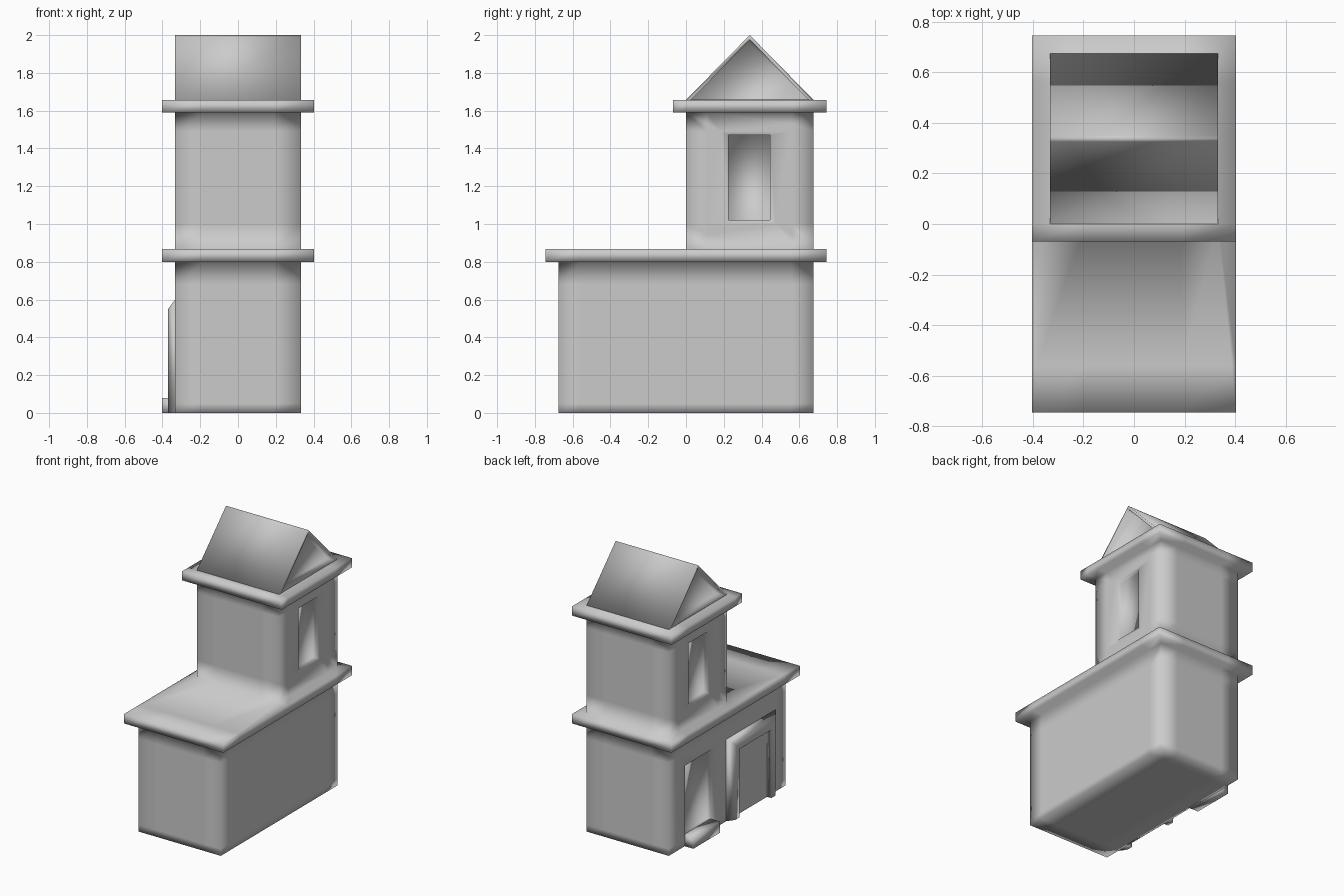
import bpy, bmesh
from mathutils import Vector

if "Cube" in bpy.data.objects:
    bpy.data.objects.remove(bpy.data.objects["Cube"])


def finish(bm, name):
    bmesh.ops.recalc_face_normals(bm, faces=bm.faces[:])
    mesh = bpy.data.meshes.new(name)
    bm.to_mesh(mesh)
    bm.free()
    obj = bpy.data.objects.new(name, mesh)
    bpy.context.collection.objects.link(obj)
    bpy.ops.object.select_all(action='DESELECT')
    obj.select_set(True)
    bpy.context.view_layer.objects.active = obj
    bpy.ops.object.shade_smooth()
    return obj


def bridge(bm, a, b, closed=True):
    n = len(a)
    for i in range(n if closed else n - 1):
        j = (i + 1) % n
        bm.faces.new((a[i], a[j], b[j], b[i]))


def cut(bm, axis, *values):
    """Add supporting edge loops that keep smooth walls upright."""
    normal = Vector((0, 0, 0))
    normal[axis] = 1
    for v in values:
        bmesh.ops.bisect_plane(bm, geom=bm.verts[:] + bm.edges[:] + bm.faces[:],
                               plane_co=normal * v, plane_no=normal, dist=1e-5)


def recess(bm, side, y0, y1, z0, z1, depth):
    """Cut a sunken rectangular panel into the side wall around its centre."""
    mid = Vector((side * W, (y0 + y1) / 2, (z0 + z1) / 2))
    wall = next(f for f in bm.faces
                if all(abs(v.co.x - mid.x) < 1e-4 for v in f.verts)
                and min(v.co.z for v in f.verts) < mid.z < max(v.co.z for v in f.verts))
    outer = list(wall.verts)
    c = wall.calc_center_median()
    bm.faces.remove(wall)

    def rect(x):
        return [bm.verts.new((x, y0 if v.co.y < c.y else y1,
                              z0 if v.co.z < c.z else z1)) for v in outer]
    rim, back = rect(mid.x), rect(mid.x - side * depth)
    bridge(bm, outer, rim)
    bridge(bm, rim, back)
    bm.faces.new(back)


W, L = 0.333, 0.675      # wall half width and half length
SW, SL = 0.403, 0.745    # slab half width and half length

# Two-storey shell with overhanging slabs, as one stack of rectangles
bm = bmesh.new()
sections = [(W, -L, L, 0), (W, -L, L, 0.80), (SW, -SL, SL, 0.80), (SW, -SL, SL, 0.868),
            (W, 0, L, 0.868), (W, 0, L, 1.59), (SW, -0.07, SL, 1.59), (SW, -0.07, SL, 1.657)]
rings = [[bm.verts.new(p) for p in ((-w, a, z), (w, a, z), (w, b, z), (-w, b, z))]
         for w, a, b, z in sections]
for lo, hi in zip(rings, rings[1:]):
    bridge(bm, lo, hi)
bm.faces.new(rings[0])
bm.faces.new(rings[-1])

# Upper windows on both sides, doorway on the left
for s in (-1, 1):
    recess(bm, s, 0.225, 0.445, 1.02, 1.47, 0.035)
recess(bm, -1, 0.18, 0.49, 0.08, 0.59, 0.035)

# Supporting loops
cut(bm, 0, -0.19, 0.19)
cut(bm, 1, -0.56, 0.0, 0.11, 0.56)
cut(bm, 2, 0.05, 0.68, 1.0, 1.49)
finish(bm, "house_walls")

# Gable roof with softened ridge and sunken triangular ends
bm = bmesh.new()
R = 0.012
outer_pts = [(0, 1.657), (L / 2 - R, 2.0 - R), (L / 2, 2.0), (L / 2 + R, 2.0 - R), (L, 1.657)]
inner_pts = [(0.03, 1.66), (L / 2 - R, 1.975 - R), (L / 2, 1.975),
             (L / 2 + R, 1.975 - R), (L - 0.03, 1.66)]
ends = []
for s in (-1, 1):
    o = [bm.verts.new((s * W, y, z)) for y, z in outer_pts]
    r = [bm.verts.new((s * W, y, z)) for y, z in inner_pts]
    k = [bm.verts.new((s * (W - 0.06), y, z)) for y, z in inner_pts]
    bridge(bm, o, r)
    bridge(bm, r, k)
    bm.faces.new(k)
    ends.append(o)
bridge(bm, *ends)
finish(bm, "gable_roof")

# Doorstep
bm = bmesh.new()
bmesh.ops.create_cube(bm, size=1)
for v in bm.verts:
    v.co = Vector((-0.363 + v.co.x * 0.08, 0.335 + v.co.y * 0.31, 0.04 + v.co.z * 0.08))
finish(bm, "doorstep")

# Wide door surround: chamfered outside, flat front, square inside
bm = bmesh.new()
loops = []
for x, half, top in ((-W, 0.285, 0.60), (-0.37, 0.235, 0.55), (-0.37, 0.185, 0.50), (-W, 0.185, 0.50)):
    loops.append([bm.verts.new((x, -0.275 + s * half, z))
                  for s, z in ((-1, 0), (-1, top), (1, top), (1, 0))])
for a, b in zip(loops, loops[1:] + loops[:1]):
    bridge(bm, a, b, closed=False)
for i in (0, 3):
    bm.faces.new([lp[i] for lp in loops])
finish(bm, "wide_door_surround")

# Flat wide door, just proud of the wall
bm = bmesh.new()
quad = [bm.verts.new((-W - 0.002, y, z))
        for y, z in ((-0.46, 0), (-0.46, 0.5), (-0.09, 0.5), (-0.09, 0))]
face = bm.faces.new(quad)
face.normal_update()
if face.normal.x > 0:
    face.normal_flip()
top = [bm.verts.new((-W + 0.01, v.co.y, v.co.z)) for v in quad]
quad2 = [bm.verts.new(v.co) for v in quad]
bridge(bm, quad2, top)
finish(bm, "wide_door")
